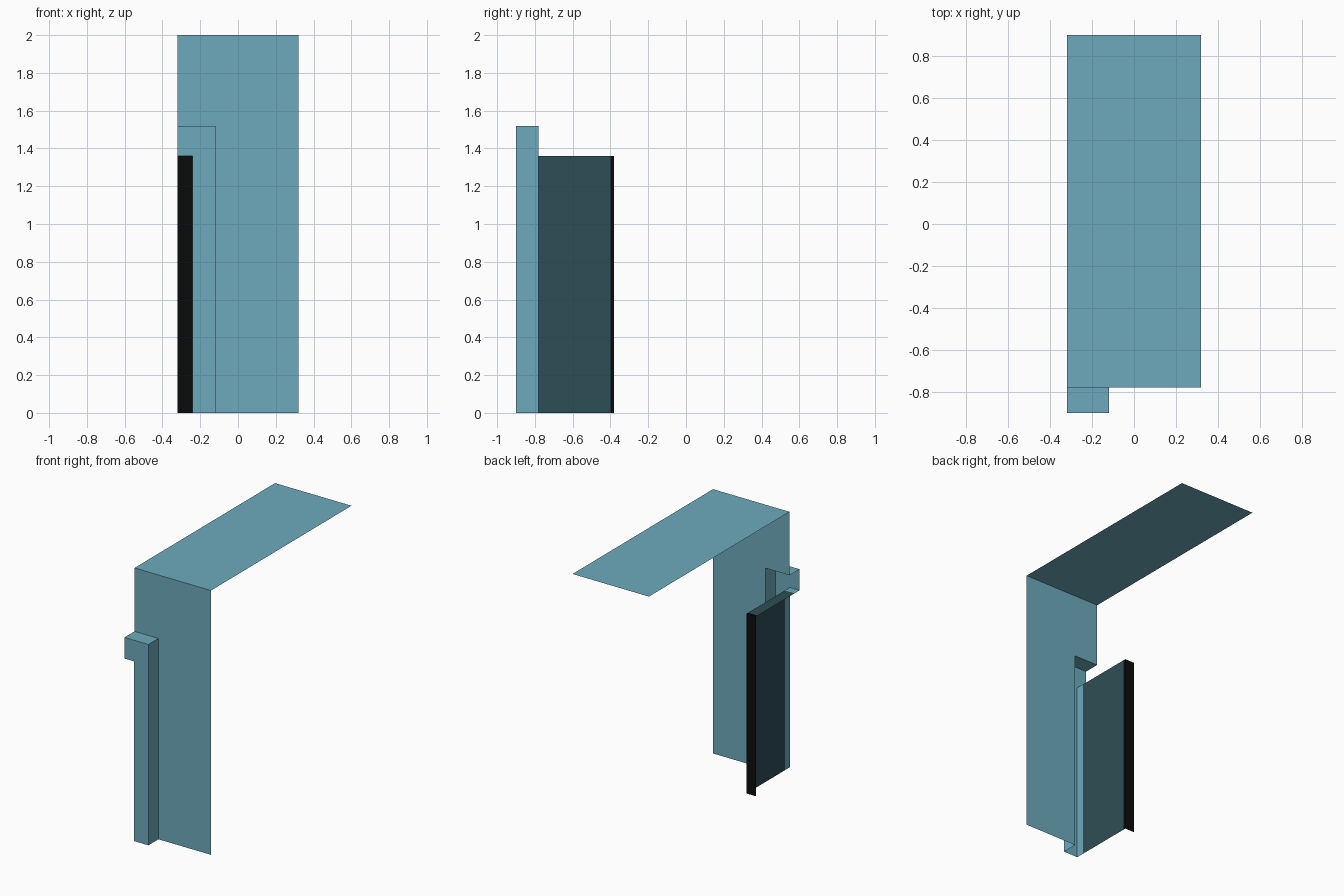
import bpy
import bmesh

if "Cube" in bpy.data.objects:
    bpy.data.objects.remove(bpy.data.objects["Cube"], do_unlink=True)


def material(name, rgb):
    mat = bpy.data.materials.new(name)
    mat.use_nodes = True
    mat.diffuse_color = (*rgb, 1)
    mat.node_tree.nodes["Principled BSDF"].inputs["Base Color"].default_value = (*rgb, 1)
    return mat


BLUE = material("light teal", (0.155, 0.402, 0.509))
DARK = material("dark teal", (0.027, 0.076, 0.093))
BLACK = material("near black", (0.003, 0.0035, 0.0035))


def sheet(name, mat, *polygons):
    """Open surface made of flat polygons joined at shared corners."""
    bm = bmesh.new()
    for points in polygons:
        bm.faces.new([bm.verts.new(p) for p in points])
    bmesh.ops.remove_doubles(bm, verts=bm.verts[:], dist=0.0001)
    mesh = bpy.data.meshes.new(name)
    bm.to_mesh(mesh)
    bm.free()
    mesh.materials.append(mat)
    obj = bpy.data.objects.new(name, mesh)
    bpy.context.collection.objects.link(obj)
    return obj


# Main limits: cut side, door jamb, frame side, far side
CUT, JAMB, FRAME, FAR = -0.32, -0.24, -0.12, 0.32
FRONT, WALL, BACK = -0.9, -0.78, 0.9
DOOR_TOP, FRAME_TOP, TOP = 1.36, 1.52, 2.0


def upright(outline, y):
    return [(x, y, z) for x, z in outline]


def level(x0, x1, y0, y1, z):
    return [(x0, y0, z), (x1, y0, z), (x1, y1, z), (x0, y1, z)]


# Wall with an opening behind the door frame
sheet("front_wall", BLUE, upright(
    [(FRAME, 0), (FAR, 0), (FAR, TOP), (CUT, TOP), (CUT, FRAME_TOP), (FRAME, FRAME_TOP)], WALL))

# Flat roof
sheet("roof", BLUE, level(CUT, FAR, WALL, BACK, TOP))

# Raised door frame: face, outer side and top
sheet("door_frame", BLUE,
      upright([(JAMB, 0), (FRAME, 0), (FRAME, FRAME_TOP), (CUT, FRAME_TOP),
               (CUT, DOOR_TOP), (JAMB, DOOR_TOP)], FRONT),
      [(FRAME, FRONT, 0), (FRAME, WALL, 0), (FRAME, WALL, FRAME_TOP), (FRAME, FRONT, FRAME_TOP)],
      level(CUT, FRAME, FRONT, WALL, FRAME_TOP))


# Doorway passage: side and ceiling, in three bands of depth
def passage(name, mat, y0, y1):
    side = [(JAMB, y0, 0), (JAMB, y0, DOOR_TOP), (JAMB, y1, DOOR_TOP), (JAMB, y1, 0)]
    sheet(name, mat, side, level(CUT, JAMB, y0, y1, DOOR_TOP)[::-1])


passage("door_reveal", BLUE, FRONT, -0.84)
passage("passage_lining", DARK, -0.84, -0.4)
passage("passage_end_rim", BLACK, -0.4, -0.38)
sheet("passage_end", BLACK, upright(
    [(CUT, 0), (JAMB, 0), (JAMB, DOOR_TOP), (CUT, DOOR_TOP)], -0.38))
